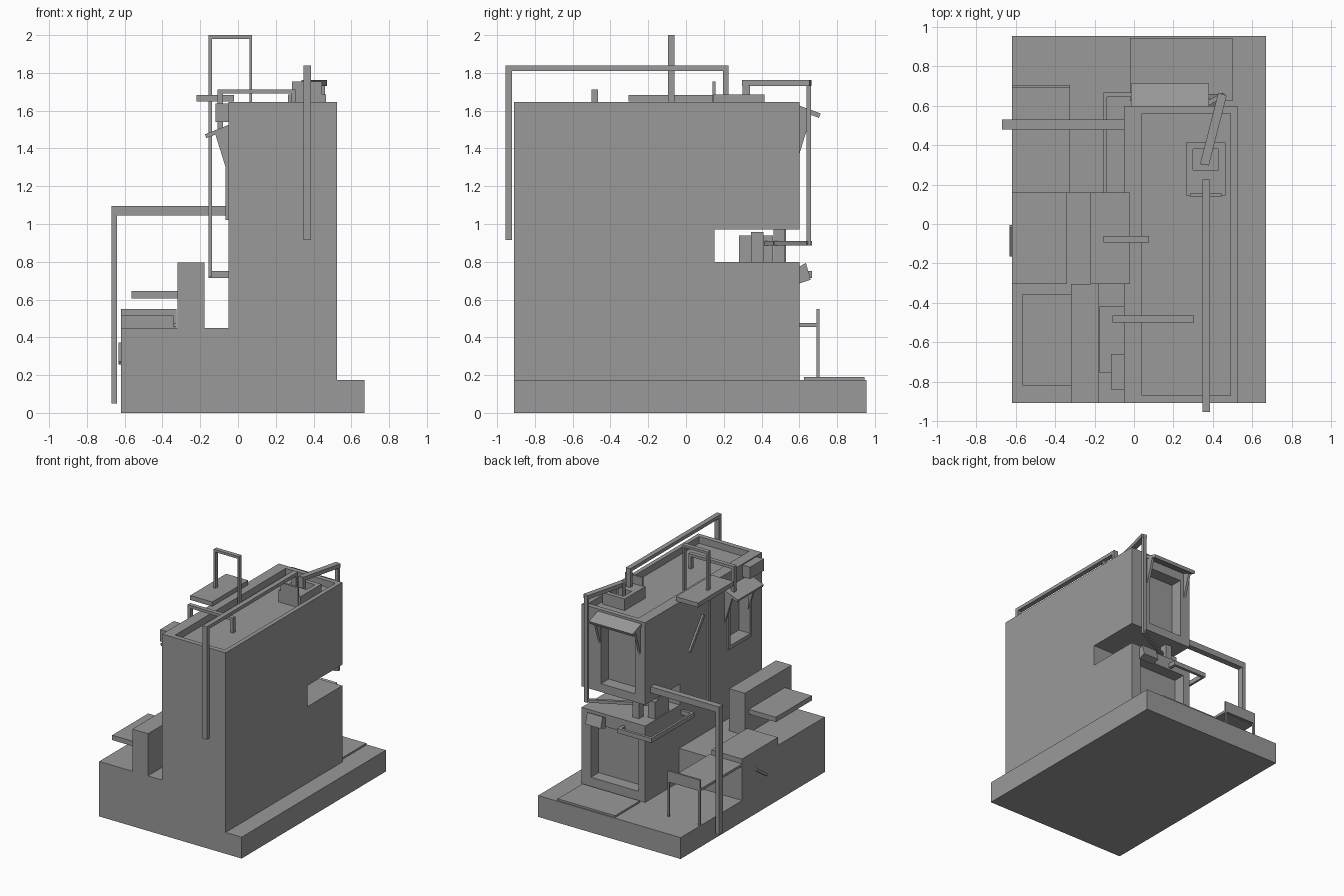
import bpy, bmesh
from mathutils import Vector

if "Cube" in bpy.data.objects:
    bpy.data.objects.remove(bpy.data.objects["Cube"])

# dark grey for every part
grey = bpy.data.materials.new("dark_grey")
grey.diffuse_color = (.32, .32, .32, 1)
grey.use_nodes = True
grey.node_tree.nodes["Principled BSDF"].inputs["Base Color"].default_value = grey.diffuse_color


def finish(name, bm):
    bmesh.ops.recalc_face_normals(bm, faces=bm.faces)
    me = bpy.data.meshes.new(name)
    bm.to_mesh(me)
    bm.free()
    me.materials.append(grey)
    ob = bpy.data.objects.new(name, me)
    bpy.context.collection.objects.link(ob)
    return ob


def box(name, x0, x1, y0, y1, z0, z1):
    bm = bmesh.new()
    bmesh.ops.create_cube(bm, size=1)
    for v in bm.verts:
        v.co = ((x0 + x1) / 2 + v.co.x * (x1 - x0),
                (y0 + y1) / 2 + v.co.y * (y1 - y0),
                (z0 + z1) / 2 + v.co.z * (z1 - z0))
    return finish(name, bm)


def prism(name, pts, axis, a, b):
    """Extrude a profile (side, z) along the x or y axis from a to b."""
    bm = bmesh.new()
    place = (lambda p, t: (t, p[0], p[1])) if axis == 'x' else (lambda p, t: (p[0], t, p[1]))
    f = bm.faces.new([bm.verts.new(place(p, a)) for p in pts])
    ext = bmesh.ops.extrude_face_region(bm, geom=[f])['geom']
    d = Vector(place((0, 0), b - a))
    bmesh.ops.translate(bm, vec=d, verts=[v for v in ext if isinstance(v, bmesh.types.BMVert)])
    return finish(name, bm)


def bar(name, p, q, w, h):
    """Rectangular bar between two points, ends extended for clean corners."""
    p, q = Vector(p), Vector(q)
    d = q - p
    rot = d.to_track_quat('Z', 'Y')
    bm = bmesh.new()
    bmesh.ops.create_cube(bm, size=1)
    for v in bm.verts:
        v.co = (p + q) / 2 + rot @ Vector((v.co.x * w, v.co.y * h, v.co.z * (d.length + min(w, h))))
    return finish(name, bm)


def cut(ob, *dims):
    c = box("cutter", *dims)
    c.hide_render = True
    m = ob.modifiers.new("cut", 'BOOLEAN')
    m.operation, m.object, m.solver = 'DIFFERENCE', c, 'EXACT'
    bpy.context.view_layer.objects.active = ob
    bpy.ops.object.modifier_apply(modifier=m.name)
    bpy.data.objects.remove(c)


# base and main tower with notch, roof tray and window recesses
box("base_slab", -.62, .67, -.91, .955, 0, .175)
tower = box("tower", -.05, .525, -.91, .6, .17, 1.645)
cut(tower, -.2, .7, .15, .7, .8, .972)
cut(tower, .04, .49, -.87, .56, 1.59, 1.8)
cut(tower, .04, .35, .5, .7, 1.04, 1.53)
cut(tower, .01, .44, .5, .7, .25, .7)
cut(tower, -.2, .04, -.74, -.48, 1.05, 1.44)

# low side block with plates and tall block
box("side_block", -.62, -.05, -.91, .16, .17, .45)
box("tall_block", -.32, -.178, -.91, -.305, .44, .795)
box("side_shelf", -.565, -.32, -.82, -.355, .605, .645)
box("low_plate", -.62, -.342, -.305, .16, .45, .515)

# bench with back board and legs
box("bench_seat", -.62, -.325, .16, .69, .455, .475)
box("bench_back", -.62, -.325, .69, .706, .46, .55)
for x in (-.62, -.34):
    box("bench_leg", x, x + .015, .69, .706, .175, .47)
box("door_mat", -.02, .5, .625, .945, .175, .19)

# tall gantry beside the base
box("gantry_beam", -.67, -.05, .48, .53, 1.045, 1.095)
box("gantry_post", -.67, -.64, .48, .53, .05, 1.05)

# rear awning and brackets
prism("rear_awning", [(.6, 1.627), (.713, 1.585), (.703, 1.562), (.6, 1.602)], 'x', -.015, .38)
for x in (-.01, .355):
    prism("rear_bracket", [(.6, 1.605), (.665, 1.58), (.6, 1.37)], 'x', x, x + .02)

# side window frame, awning and brackets
for y in (-.755, -.48):
    box("side_frame_upright", -.065, -.05, y, y + .02, 1.02, 1.48)
for z in (1.02, 1.44):
    box("side_frame_rail", -.065, -.05, -.755, -.46, z, z + .03)
prism("side_awning", [(-.05, 1.525), (-.175, 1.475), (-.168, 1.455), (-.05, 1.5)], 'y', -.755, -.42)
for y in (-.75, -.445):
    prism("side_bracket", [(-.05, 1.5), (-.12, 1.475), (-.05, 1.25)], 'y', y, y + .02)
box("wall_box", -.118, -.05, -.84, -.66, 1.54, 1.637)

# diagonal strips on the side walls
bar("upper_strip", (-.055, .03, 1.2), (-.055, -.14, 1.42), .02, .025)
bar("lower_strip", (-.612, -.02, .36), (-.612, -.15, .27), .04, .02)

# hanging plate and roof hoops
box("roof_plate", -.22, -.02, -.305, .16, 1.648, 1.684)
box("hoop_top", -.155, .075, -.095, -.06, 1.98, 2.0)
box("hoop_long_leg", -.155, -.137, -.095, -.06, .72, 1.985)
box("hoop_short_leg", .06, .075, -.095, -.06, 1.59, 1.985)
box("small_hoop_top", -.108, .305, -.5, -.465, 1.69, 1.713)
box("small_hoop_leg_outer", -.108, -.08, -.5, -.465, 1.49, 1.7)
box("small_hoop_leg_inner", .28, .305, -.5, -.465, 1.59, 1.7)

# long roof bar running over the front
box("long_bar_top", .347, .387, -.955, .225, 1.81, 1.838)
box("long_bar_front_leg", .347, .387, -.955, -.922, .915, 1.82)
box("long_bar_rear_leg", .347, .387, .197, .225, 1.6, 1.82)

# roof unit: tray with a pit and a panel behind it
unit = box("roof_unit_base", .265, .465, .145, .415, 1.59, 1.685)
cut(unit, .3, .43, .275, .38, 1.62, 1.8)
box("roof_unit_panel", .285, .445, .14, .156, 1.6, 1.755)

# pipe from roof unit down the rear wall into the notch
box("pipe_riser", .34, .38, .3, .338, 1.6, 1.76)
bar("pipe_roof_run", (.362, .318, 1.747), (.445, .643, 1.747), .045, .032)
box("pipe_drop", .43, .46, .638, .662, .885, 1.75)
bar("pipe_notch_run", (.445, .65, .897), (.02, .43, .897), .024, .024)

# machine and post in the notch
box("machine_front", -.04, .02, .28, .345, .8, .94)
box("machine_middle", -.04, .03, .345, .41, .8, .957)
box("machine_rear", -.04, .02, .41, .46, .8, .94)
box("notch_post", .06, .12, .462, .522, .79, .98)

# corner rail and lamp on the lower storey
box("rail_rear", -.155, .155, .645, .668, .715, .752)
box("rail_side", -.155, -.137, .11, .668, .715, .752)
box("rail_end_side", -.155, -.05, .11, .135, .715, .752)
box("rail_end_rear", .13, .155, .6, .66, .715, .752)
prism("wall_lamp", [(.6, .775), (.635, .793), (.66, .705), (.6, .685)], 'x', .31, .45)
